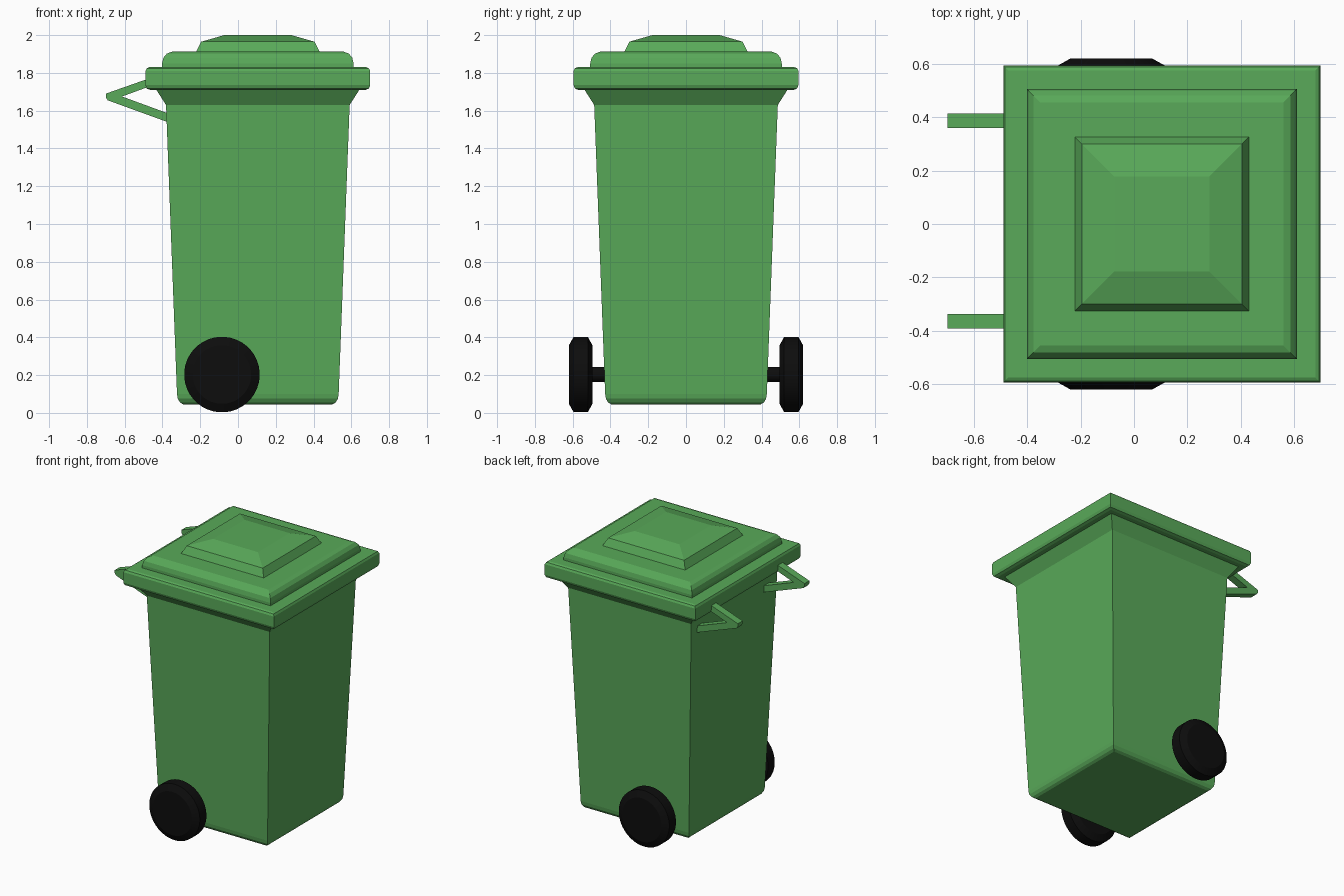
import bpy, bmesh, math
from mathutils import Matrix, Vector

cube = bpy.data.objects.get("Cube")
if cube:
    bpy.data.objects.remove(cube, do_unlink=True)

BIN_X = 0.105      # centre of the bin body
WHEEL_X, WHEEL_Z = -0.085, 0.203


def material(name, rgb):
    m = bpy.data.materials.new(name)
    m.use_nodes = True
    m.diffuse_color = (*rgb, 1)
    m.node_tree.nodes["Principled BSDF"].inputs["Base Color"].default_value = (*rgb, 1)
    return m


GREEN = material("bin green", (0.1, 0.4, 0.1))
BLACK = material("rubber black", (0.004, 0.004, 0.004))


def finish(bm, name, mat):
    bmesh.ops.recalc_face_normals(bm, faces=bm.faces)
    mesh = bpy.data.meshes.new(name)
    bm.to_mesh(mesh)
    bm.free()
    mesh.materials.append(mat)
    obj = bpy.data.objects.new(name, mesh)
    bpy.context.collection.objects.link(obj)
    return obj


def loft(name, profile, sides, mat, matrix):
    """Stack regular rings of (radius, height) and cap both ends."""
    bm = bmesh.new()
    rings = []
    for r, h in profile:
        angles = [2 * math.pi * (i + 0.5) / sides for i in range(sides)]
        rings.append([bm.verts.new(matrix @ Vector((r * math.cos(a), r * math.sin(a), h)))
                      for a in angles])
    for low, high in zip(rings, rings[1:]):
        for i in range(sides):
            j = (i + 1) % sides
            bm.faces.new((low[i], low[j], high[j], high[i]))
    bm.faces.new(rings[0])
    bm.faces.new(rings[-1])
    return finish(bm, name, mat)


def square_loft(name, profile):
    """Profile of (half width, height) for square parts."""
    diagonal = [(w * math.sqrt(2), h) for w, h in profile]
    return loft(name, diagonal, 4, GREEN, Matrix.Translation((BIN_X, 0, 0)))


# Tapered body with rounded foot and flared collar
square_loft("body", [(0.395, 0.045), (0.412, 0.055), (0.424, 0.075), (0.428, 0.1),
                     (0.486, 1.63), (0.537, 1.71), (0.537, 1.74)])

# Lid: rim, rounded step and raised cap
square_loft("lid_rim", [(0.57, 1.71), (0.588, 1.717), (0.595, 1.735), (0.595, 1.81),
                        (0.588, 1.824), (0.575, 1.83)])
square_loft("lid_step", [(0.507, 1.82), (0.507, 1.85), (0.5, 1.88), (0.482, 1.902),
                         (0.455, 1.912)])
square_loft("lid_cap", [(0.33, 1.905), (0.3, 1.965), (0.178, 2.0)])

# V-shaped handle brackets
OUTLINE = [(-0.7, 1.69), (-0.45, 1.778), (-0.45, 1.735), (-0.614, 1.675),
           (-0.36, 1.582), (-0.36, 1.535), (-0.69, 1.655), (-0.7, 1.67)]
for side, y in (("left", 0.387), ("right", -0.365)):
    bm = bmesh.new()
    face = bm.faces.new([bm.verts.new((x, y - 0.027, z)) for x, z in OUTLINE])
    out = bmesh.ops.extrude_face_region(bm, geom=[face])
    moved = [v for v in out["geom"] if isinstance(v, bmesh.types.BMVert)]
    bmesh.ops.translate(bm, verts=moved, vec=(0, 0.054, 0))
    finish(bm, "handle_" + side, GREEN)

# Chamfered wheels and their axle
TYRE = [(0.155, 0.495), (0.2, 0.52), (0.2, 0.595), (0.155, 0.62)]
place = Matrix.Translation((WHEEL_X, 0, WHEEL_Z))
round_parts = [loft("axle", [(0.04, -0.52), (0.04, 0.52)], 24, BLACK,
                    place @ Matrix.Rotation(math.pi / 2, 4, "X"))]
for side, turn in (("back", -1), ("front", 1)):
    spin = Matrix.Rotation(turn * math.pi / 2, 4, "X")
    round_parts.append(loft("wheel_" + side, TYRE, 40, BLACK, place @ spin))

bpy.ops.object.select_all(action="DESELECT")
for obj in round_parts:
    obj.select_set(True)
bpy.context.view_layer.objects.active = round_parts[0]
bpy.ops.object.shade_smooth_by_angle(angle=math.radians(25))
